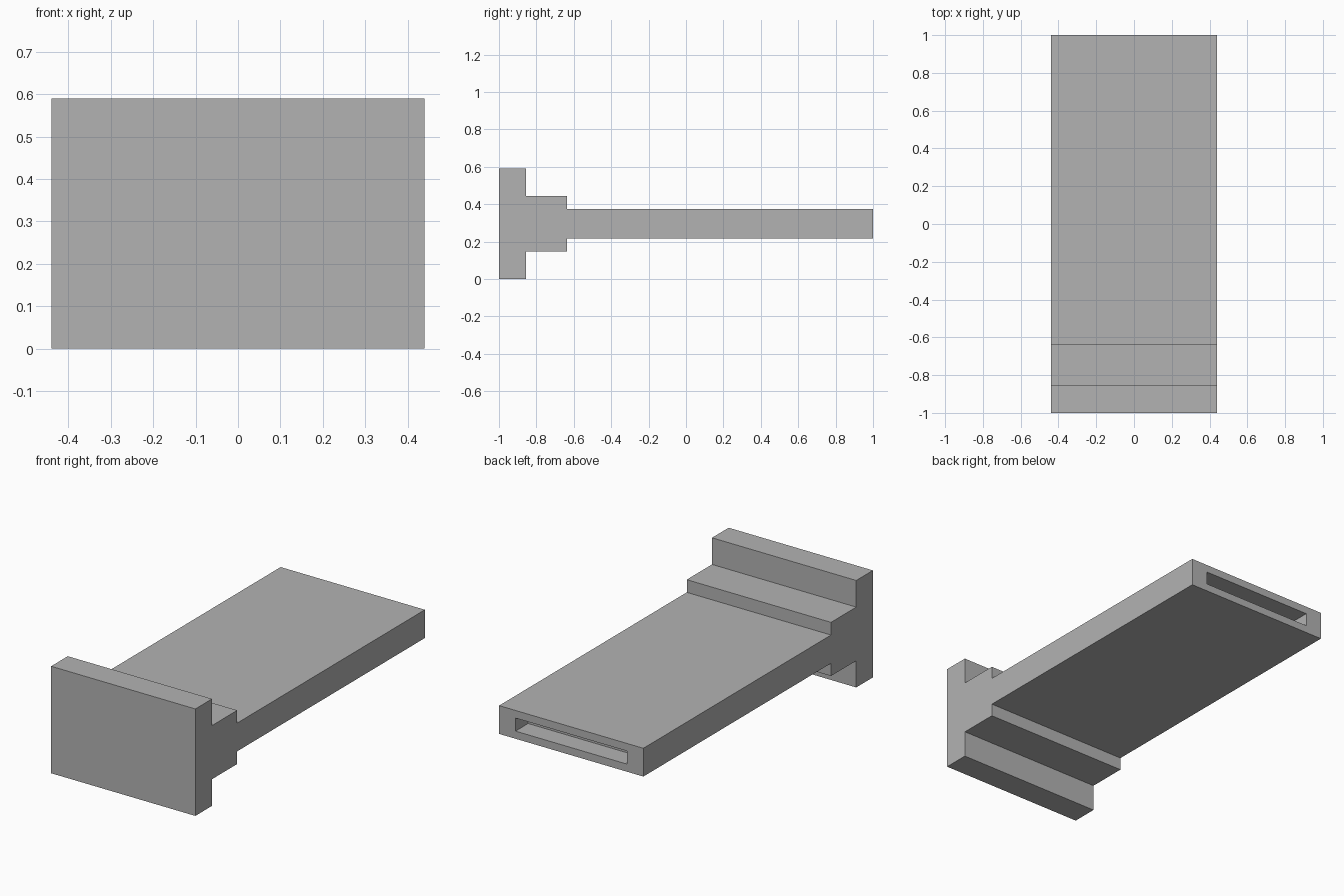
import bpy
import bmesh
from mathutils import Vector

cube = bpy.data.objects.get("Cube")
if cube:
    bpy.data.objects.remove(cube, do_unlink=True)

HALF_WIDTH = 0.44
MID_Z = 0.295

grey = bpy.data.materials.new("mid_grey")
grey.use_nodes = True
colour = (0.45, 0.45, 0.45, 1)
grey.diffuse_color = colour
grey.node_tree.nodes["Principled BSDF"].inputs["Base Color"].default_value = colour

# Upper half of the stepped side profile: (y, height above the middle)
upper = [(-1, 0.295), (-0.855, 0.295), (-0.855, 0.148),
         (-0.635, 0.148), (-0.635, 0.078), (1, 0.078)]
profile = upper + [(y, -h) for y, h in reversed(upper)]

# Stepped body: profile swept across the width
bm = bmesh.new()
side = bm.faces.new([bm.verts.new((-HALF_WIDTH, y, MID_Z + h)) for y, h in profile])
swept = bmesh.ops.extrude_face_region(bm, geom=[side])["geom"]
bmesh.ops.translate(bm, vec=(2 * HALF_WIDTH, 0, 0),
                    verts=[v for v in swept if isinstance(v, bmesh.types.BMVert)])
bmesh.ops.recalc_face_normals(bm, faces=bm.faces)

# Slot: inset the back end face, then push it inwards
end = max(bm.faces, key=lambda f: f.calc_center_median().y)
bmesh.ops.inset_individual(bm, faces=[end], thickness=0.03)
for v in end.verts:
    v.co.x = 0.34 if v.co.x > 0 else -0.34
    v.co.z = MID_Z + (0.036 if v.co.z > MID_Z else -0.036)
pushed = bmesh.ops.extrude_discrete_faces(bm, faces=[end])["faces"][0]
rim = [v.co.copy() for v in pushed.verts]
for v, co in zip(pushed.verts, rim):
    v.co = co + Vector((0, -0.11, 0))
bmesh.ops.recalc_face_normals(bm, faces=bm.faces)

mesh = bpy.data.meshes.new("stepped_body")
bm.to_mesh(mesh)
bm.free()
mesh.materials.append(grey)
body = bpy.data.objects.new("stepped_body", mesh)
bpy.context.collection.objects.link(body)
